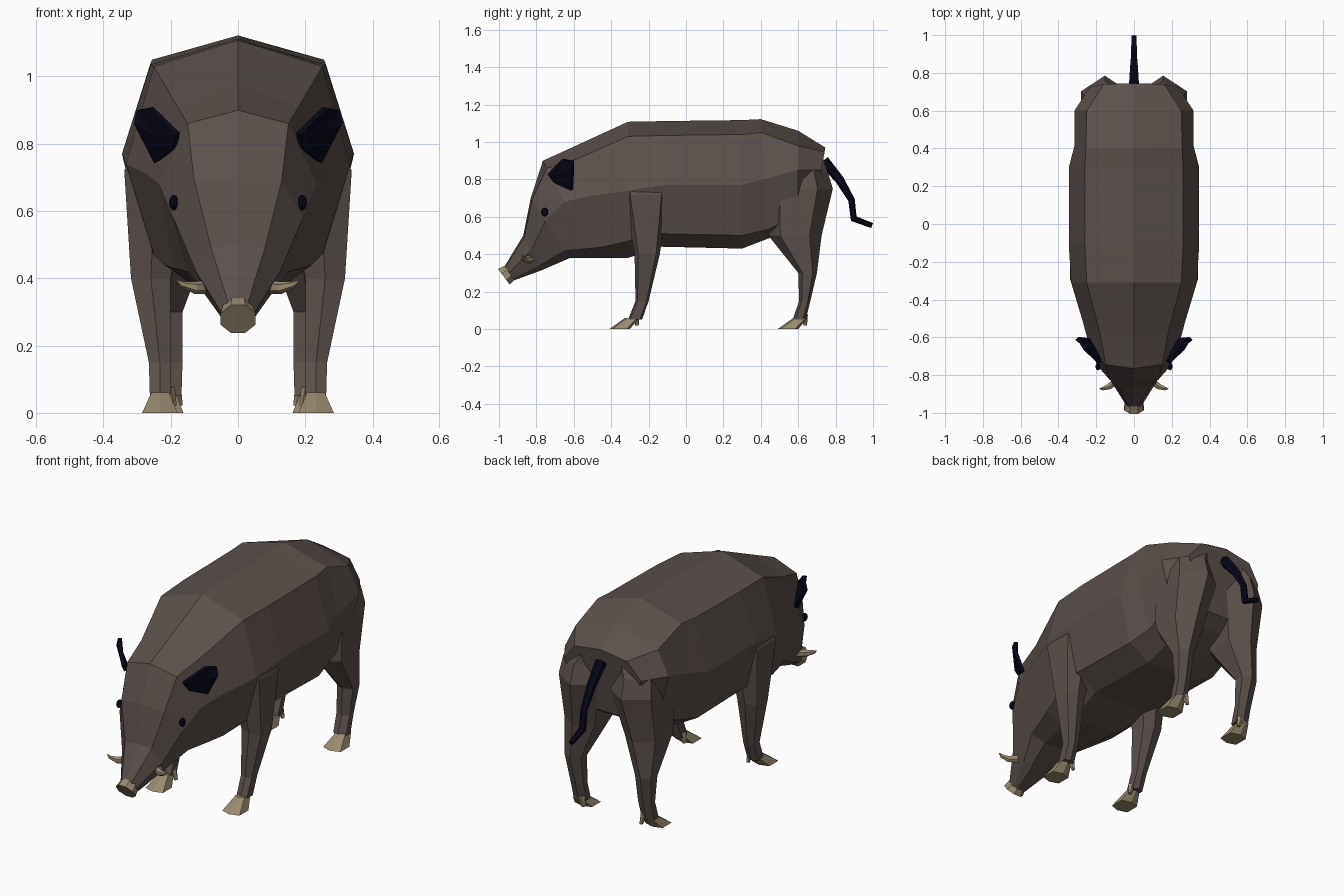
import bpy, bmesh, math
from mathutils import Vector

if "Cube" in bpy.data.objects:
    bpy.data.objects.remove(bpy.data.objects["Cube"])


def material(name, rgb):
    m = bpy.data.materials.new(name)
    m.diffuse_color = (*rgb, 1)
    m.use_nodes = True
    m.node_tree.nodes["Principled BSDF"].inputs["Base Color"].default_value = m.diffuse_color
    return m


HIDE = material("brown hide", (0.105, 0.080, 0.071))
HORN = material("tan horn", (0.32, 0.255, 0.165))
DARK = material("dark navy", (0.002, 0.002, 0.010))


def finish(bm, name, mat, mirror=False):
    bmesh.ops.recalc_face_normals(bm, faces=bm.faces)
    me = bpy.data.meshes.new(name)
    bm.to_mesh(me)
    bm.free()
    me.materials.append(mat)
    ob = bpy.data.objects.new(name, me)
    bpy.context.collection.objects.link(ob)
    if mirror:
        ob.modifiers.new("mirror", "MIRROR")
    return ob


def loft(rings, name, mat, mirror=False):
    """Skin a list of equal-length point rings and cap both ends."""
    bm = bmesh.new()
    vs = [[bm.verts.new(p) for p in r] for r in rings]
    n = len(vs[0])
    for a, b in zip(vs, vs[1:]):
        for i in range(n):
            j = (i + 1) % n
            bm.faces.new((a[i], a[j], b[j], b[i]))
    bm.faces.new(vs[0])
    bm.faces.new(vs[-1])
    return finish(bm, name, mat, mirror)


def column(secs, name, mat, side=.7):
    """Mirrored six-sided limb part from (z, y0, y1, x0, x1) sections."""
    hexagon = ((0, 1), (1, side), (1, -side), (0, -1), (-1, -side), (-1, side))
    rings = [[((x0 + x1) / 2 + u * (x1 - x0) / 2, (y0 + y1) / 2 + v * (y1 - y0) / 2, z)
              for u, v in hexagon] for z, y0, y1, x0, x1 in secs]
    return loft(rings, name, mat, True)


def tube(path, radii, name, mat, sides=6, mirror=False):
    pts = [Vector(p) for p in path]
    rings = []
    for i, p in enumerate(pts):
        t = (pts[min(i + 1, len(pts) - 1)] - pts[max(i - 1, 0)]).normalized()
        u = t.cross(Vector((0, 0, 1))).normalized()
        v = t.cross(u)
        rings.append([p + radii[i] * (u * math.cos(a) + v * math.sin(a))
                      for a in (2 * math.pi * (k + .5) / sides for k in range(sides))])
    return loft(rings, name, mat, mirror)


# Body and head: y at top, y at bottom, z of spine/shoulder/flank/lower/belly, half widths
BODY = [
    (-0.97, -0.92, .335, .33, .30, .27, .26, .03, .05, .04),
    (-0.87, -0.77, .50, .49, .42, .34, .315, .08, .125, .09),
    (-0.83, -0.62, .70, .69, .58, .42, .38, .13, .193, .15),
    (-0.765, -0.50, .90, .86, .68, .43, .38, .15, .235, .19),
    (-0.60, -0.42, .975, .91, .71, .44, .38, .18, .27, .22),
    (-0.31, -0.31, 1.108, 1.03, .74, .47, .38, .25, .333, .25),
    (-0.10, -0.13, 1.112, 1.035, .77, .51, .44, .26, .345, .28),
    (0.30, 0.30, 1.117, 1.04, .77, .50, .43, .26, .345, .28),
    (0.40, 0.43, 1.122, 1.05, .80, .53, .48, .255, .315, .26),
    (0.60, 0.60, 1.06, .98, .85, .60, .55, .25, .315, .25),
    (0.745, 0.68, .97, .945, .85, .66, .60, .16, .235, .15),
]
rings = []
for yt, yb, zt, zs, zm, zl, zb, ws, wm, wl in BODY:
    half = [(x, yt + (yb - yt) * (zt - z) / (zt - zb), z)
            for x, z in ((ws, zs), (wm, zm), (wl, zl), (wl * .55, zb))]
    rings.append([(0, yt, zt)] + half + [(-x, y, z) for x, y, z in reversed(half)])
loft(rings, "body", HIDE)

# Legs, with the shoulder and haunch tops sunk into the body
column([(.84, -.26, -.11, .12, .29), (.72, -.335, -.095, .15, .338), (.40, -.275, -.14, .20, .318),
        (.15, -.27, -.20, .20, .265), (.05, -.31, -.235, .20, .262)], "front_legs", HIDE)
column([(.93, .52, .725, .05, .17), (.85, .44, .755, .04, .265), (.75, .42, .785, .03, .28),
        (.50, .44, .725, .09, .275), (.30, .60, .70, .165, .262),
        (.15, .605, .665, .165, .245), (.05, .57, .64, .168, .245)], "hind_legs", HIDE, .55)

# Hooves and dewclaws
for name, dy, dx in (("front", 0, 0), ("hind", .90, -.018)):
    column([(.060, -.325 + dy, -.25 + dy, .205 + dx, .258 + dx),
            (.0, -.41 + dy, -.30 + dy, .18 + dx, .285 + dx)], name + "_hooves", HORN)
    tube([(.205 + dx, -.265 + dy, .075), (.192 + dx, -.262 + dy, .02)], [.018, .010],
         name + "_dewclaws", HORN, 5, True)

# Snout pad and tusks
tube([(0, -.938, .306), (0, -.974, .279)], [.048, .056], "snout", HORN, 8)
tube([(.08, -.82, .375), (.13, -.86, .372), (.165, -.872, .382), (.182, -.872, .394)],
     [.022, .018, .010, .002], "tusks", HORN, 6, True)

# Ears: folded plates with thickness
bm = bmesh.new()
rim = [bm.verts.new(p) for p in ((.18, -.735, .83), (.26, -.66, .908), (.293, -.605, .90),
                                 (.303, -.605, .86), (.242, -.61, .745), (.19, -.70, .785))]
mid = bm.verts.new((.24, -.665, .83))
for i in range(6):
    bm.faces.new((rim[i], rim[(i + 1) % 6], mid))
ears = finish(bm, "ears", DARK, True)
sol = ears.modifiers.new("thickness", "SOLIDIFY")
sol.thickness = .02
sol.offset = 0

# Eyes
bm = bmesh.new()
bmesh.ops.create_uvsphere(bm, u_segments=8, v_segments=6, radius=1)
for v in bm.verts:
    v.co = Vector((.191 + v.co.x * .014, -.755 + v.co.y * .02, .625 + v.co.z * .023))
finish(bm, "eyes", DARK, True)

# Tail
tube([(0, .735, .90), (0, .82, .80), (0, .885, .69), (0, .897, .59), (0, .995, .553)],
     [.03, .024, .018, .019, .014], "tail", DARK, 6)
